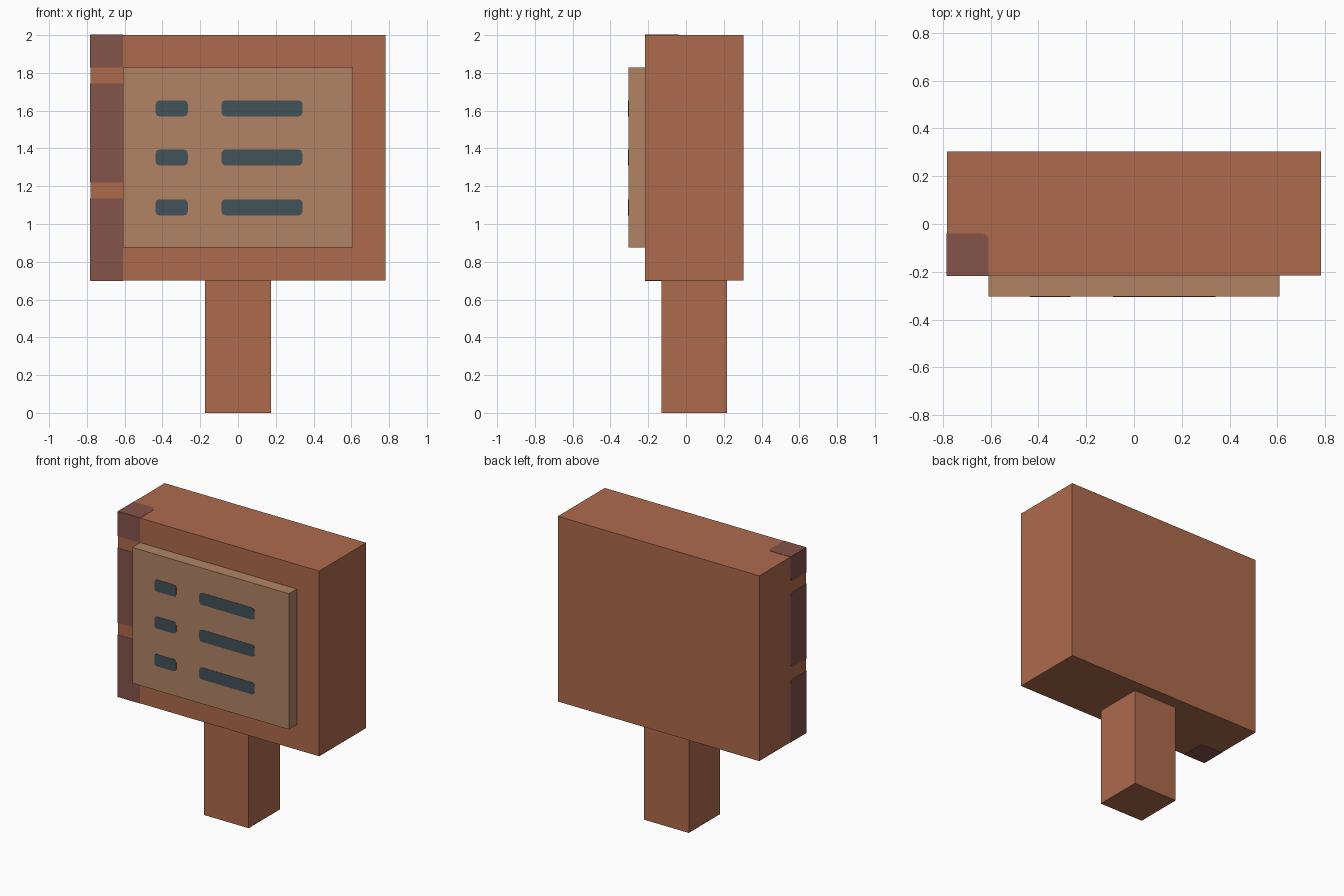
import bpy, bmesh, math
from mathutils import Vector

cube = bpy.data.objects.get("Cube")
if cube:
    bpy.data.objects.remove(cube, do_unlink=True)


def material(name, rgb):
    lin = [((c / 255 + 0.055) / 1.055) ** 2.4 for c in rgb] + [1.0]
    m = bpy.data.materials.new(name)
    m.use_nodes = True
    m.diffuse_color = lin
    bsdf = next(n for n in m.node_tree.nodes if n.type == 'BSDF_PRINCIPLED')
    bsdf.inputs["Base Color"].default_value = lin
    bsdf.inputs["Roughness"].default_value = 0.9
    return m


WOOD = material("brown wood", (174, 107, 77))
BOARD = material("light board", (177, 131, 100))
TRIM = material("dark corner trim", (132, 83, 73))
SLATE = material("slate marks", (66, 82, 88))


def finish(bm, name, mat):
    bmesh.ops.recalc_face_normals(bm, faces=bm.faces)
    me = bpy.data.meshes.new(name)
    bm.to_mesh(me)
    bm.free()
    me.materials.append(mat)
    ob = bpy.data.objects.new(name, me)
    bpy.context.collection.objects.link(ob)


def box(name, mat, lo, hi):
    bm = bmesh.new()
    bmesh.ops.create_cube(bm, size=1)
    for v in bm.verts:
        v.co = [(a + b) / 2 + c * (b - a) for a, b, c in zip(lo, hi, v.co)]
    finish(bm, name, mat)


def plate(name, mat, axis, at, out, u, v, radii=(0, 0, 0, 0), t=0.002):
    """Thin plate on the plane axis=at, facing out (+1/-1); u, v are ranges on
    the other two axes, radii round corners (u0v0, u1v0, u1v1, u0v1)."""
    corners = [(u[0], v[0], 1, 1, 180), (u[1], v[0], -1, 1, 270),
               (u[1], v[1], -1, -1, 0), (u[0], v[1], 1, -1, 90)]
    outline = []
    for (cu, cv, su, sv, a0), r in zip(corners, radii):
        for i in range(4 if r else 1):
            a = math.radians(a0 + 30 * i)
            outline.append((cu + r * (su + math.cos(a)), cv + r * (sv + math.sin(a)))
                           if r else (cu, cv))
    bm = bmesh.new()
    verts = []
    for p in outline:
        co = list(p)
        co.insert(axis, at - out * t)
        verts.append(bm.verts.new(co))
    face = bm.faces.new(verts)
    ext = bmesh.ops.extrude_face_region(bm, geom=[face])["geom"]
    shift = Vector((0, 0, 0))
    shift[axis] = 2 * t * out
    bmesh.ops.translate(bm, vec=shift, verts=[g for g in ext if isinstance(g, bmesh.types.BMVert)])
    finish(bm, name, mat)


# Main solids
W, FRONT, BACK, LOW, TOP = 0.782, -0.216, 0.304, 0.70, 2.0
EDGE, DEPTH = -0.608, -0.04          # inner limits of the corner trim
box("sign_block", WOOD, (-W, FRONT, LOW), (W, BACK, TOP))
box("post", WOOD, (-0.174, -0.13, 0), (0.174, 0.217, LOW))
box("front_board", BOARD, (EDGE, -0.304, 0.875), (-EDGE, FRONT, 1.828))

# Written marks on the board: a short and a long dash per row
for row, z in enumerate((1.088, 1.352, 1.612), 1):
    for label, span in (("short", (-0.436, -0.266)), ("long", (-0.087, 0.341))):
        plate(f"{label}_mark_{row}", SLATE, 1, -0.304, -1, span,
              (z - 0.042, z + 0.042), (0.02,) * 4)

# Dark trim down the front right corner, split by two plain bands
R = 0.03
for label, z, low_r, high_r in (("lower", (LOW, 1.135), 0, R),
                                ("middle", (1.22, 1.745), R, R),
                                ("upper", (1.828, TOP), R, 0)):
    plate(f"{label}_trim_front", TRIM, 1, FRONT, -1, (-W, EDGE), z)
    plate(f"{label}_trim_side", TRIM, 0, -W, -1, (FRONT, DEPTH), z, (0, low_r, high_r, 0))
for label, z, out in (("top", TOP, 1), ("bottom", LOW, -1)):
    plate(f"trim_{label}_cap", TRIM, 2, z, out, (-W, EDGE), (FRONT, DEPTH), (0, 0, R, 0))
